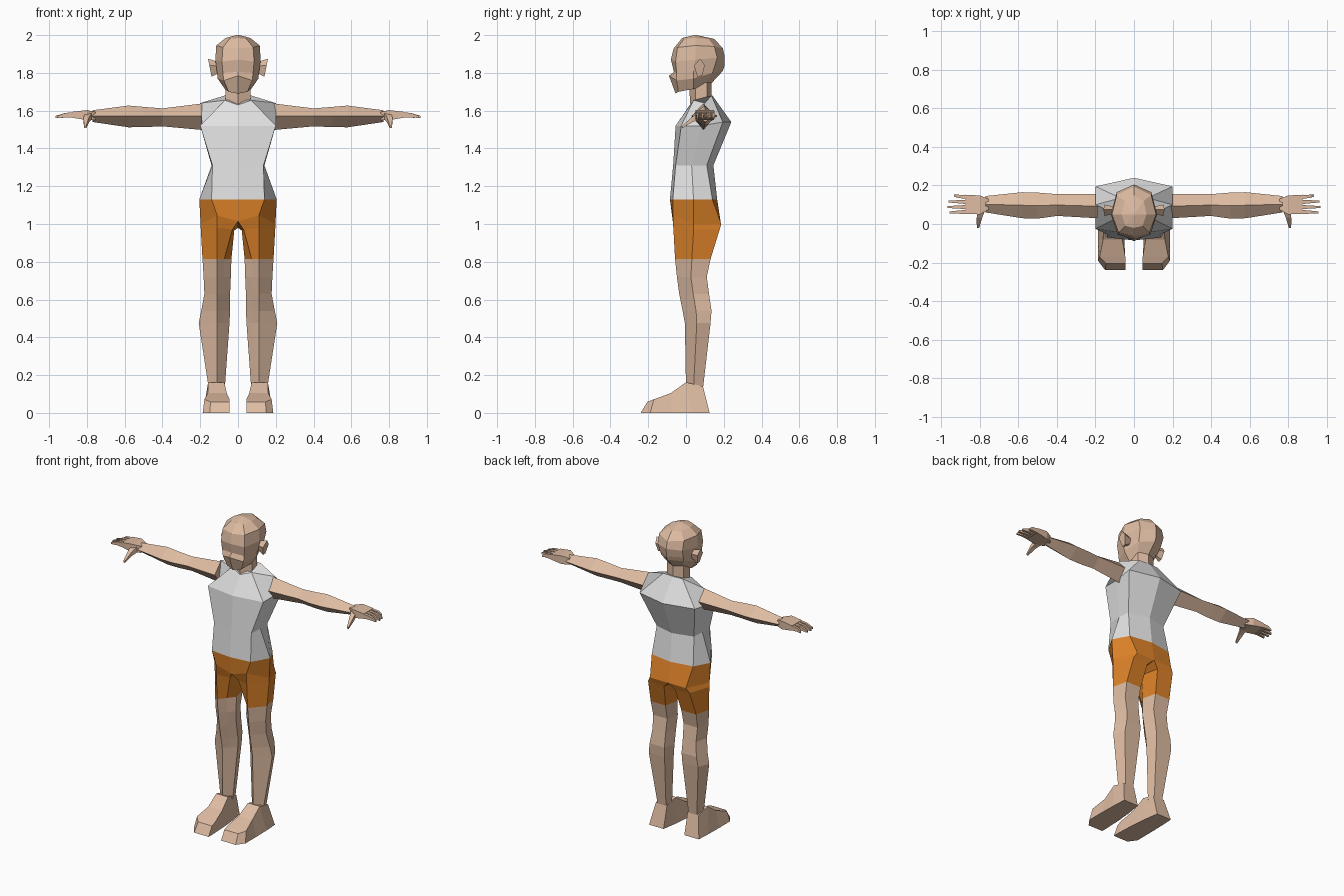
import bpy, bmesh


def material(name, rgb):
    m = bpy.data.materials.new(name)
    m.diffuse_color = (*rgb, 1)
    return m


SKIN = material("skin", (0.73, 0.50, 0.36))
SHIRT = material("light_grey_cloth", (0.75, 0.75, 0.75))
ORANGE = material("orange_cloth", (0.73, 0.225, 0.022))


def loft(name, rings, mat, both=False):
    """Skin a list of rings; both=True makes a left and a right copy."""
    for side, s in ((("right_", 1), ("left_", -1)) if both else (("", 1),)):
        bm = bmesh.new()
        loops = [[bm.verts.new((s * x, y, z)) for x, y, z in r] for r in rings]
        n = len(loops[0])
        for a, b in zip(loops, loops[1:]):
            for i in range(n):
                j = (i + 1) % n
                bm.faces.new((a[i], a[j], b[j], b[i]))
        bm.faces.new(loops[0])
        bm.faces.new(loops[-1])
        bmesh.ops.remove_doubles(bm, verts=bm.verts, dist=0.0005)
        bmesh.ops.recalc_face_normals(bm, faces=bm.faces)
        me = bpy.data.meshes.new(side + name)
        bm.to_mesh(me)
        bm.free()
        me.materials.append(mat)
        bpy.context.collection.objects.link(bpy.data.objects.new(side + name, me))


def whole(half):
    """Complete a front-to-back half ring by mirroring it in x."""
    return half + [(-x, y, z) for x, y, z in half[-2:0:-1]]


# Shirt: hips, waist, chest, shoulders with neckline
loft("shirt", [whole(h) for h in (
    [(0, -.085, 1.13), (.14, -.07, 1.13), (.205, .04, 1.13), (.15, .14, 1.13), (0, .165, 1.13)],
    [(0, -.068, 1.31), (.135, -.055, 1.31), (.14, .03, 1.31), (.135, .11, 1.31), (0, .145, 1.31)],
    [(0, -.055, 1.52), (.2, -.025, 1.52), (.2, .08, 1.52), (.2, .195, 1.54), (0, .24, 1.54)],
    [(0, .02, 1.63), (.07, .04, 1.655), (.2, .10, 1.64), (.07, .135, 1.68), (0, .14, 1.68)],
)], SHIRT)

# Neck
loft("neck", [whole([(0, y0, z), (.065, .05, z), (.06, .11, z), (0, .135, z)])
              for y0, z in ((.025, 1.60), (.015, 1.75))], SKIN)

# Head, from jaw to crown
loft("head", [whole(h) for h in (
    [(0, -.055, 1.69), (.05, -.04, 1.70), (.07, .04, 1.715), (.05, .10, 1.735), (0, .13, 1.74)],
    [(0, -.09, 1.785), (.075, -.05, 1.76), (.108, .04, 1.77), (.08, .14, 1.80), (0, .195, 1.81)],
    [(0, -.064, 1.805), (.08, -.05, 1.80), (.112, .04, 1.81), (.085, .15, 1.83), (0, .203, 1.835)],
    [(0, -.08, 1.87), (.085, -.055, 1.86), (.12, .05, 1.87), (.09, .165, 1.88), (0, .205, 1.885)],
    [(0, -.065, 1.93), (.08, -.045, 1.935), (.115, .05, 1.945), (.09, .15, 1.94), (0, .195, 1.93)],
    [(0, -.02, 1.985), (.045, -.01, 1.98), (.065, .05, 1.985), (.05, .12, 1.98), (0, .15, 1.98)],
    [(0, .045, 2.0), (.005, .045, 2.0), (.01, .05, 2.0), (.005, .055, 2.0), (0, .055, 2.0)],
)], SKIN)

# Ears
EAR = [(.075, 1.875), (.1, 1.84), (.085, 1.785), (.06, 1.78), (.042, 1.84)]
loft("ear", [[(.10, .075 + (y - .075) * .6, 1.83 + (z - 1.83) * .6) for y, z in EAR],
             [(.14 + (z - 1.78) * .2, y, z) for y, z in EAR]], SKIN, True)

# Shorts: each half runs from the waistband past the crotch to the hem


def leg_ring(z, outer, inner, front, back):
    """Flat-backed ring with a front ridge."""
    mid, side = .11, front * .5 + back * .5
    return [((mid + inner) / 2, (front + side) / 2, z), (mid, front, z), (outer, side - .005, z),
            (mid + (outer - mid) * .7, back, z), (mid + (inner - mid) * .7, back, z),
            (inner, side, z)]


HEM = leg_ring(.815, .188, .035, -.058, .13)
loft("shorts", [
    [(0, -.085, 1.13), (.14, -.07, 1.13), (.205, .04, 1.13), (.15, .14, 1.13), (0, .165, 1.13), (0, .04, 1.13)],
    [(0, -.07, 1.015), (.11, -.07, 1.045), (.198, .04, 1.0), (.13, .187, 1.0), (0, .185, 1.0), (0, .05, .98)],
    [(.03, -.04, .97), (.11, -.067, .98), (.197, .04, .97), (.15, .178, .97), (.04, .17, .96), (.02, .05, .965)],
    HEM], ORANGE, True)

# Legs
loft("leg", [
    HEM,
    leg_ring(.72, .182, .038, -.048, .11),
    leg_ring(.63, .178, .042, -.036, .122),
    leg_ring(.54, .195, .042, -.018, .135),
    leg_ring(.475, .208, .045, -.006, .13),
    leg_ring(.13, .155, .07, 0, .09)], SKIN, True)

# Feet, heel to toe: (inner, outer, y) at the sole and (inner, outer, y, z) on top
FOOT = [((.075, .18, .125), (.075, .155, .09, .14)),
        ((.06, .185, .03), (.072, .158, .0, .162)),
        ((.05, .187, -.08), (.06, .16, -.08, .105)),
        ((.045, .187, -.19), (.045, .178, -.17, .072)),
        ((.045, .15, -.24), (.045, .145, -.205, .058))]
loft("foot", [[(a, y, 0), (b, y, 0), (d, v, z), (c, v, z)]
              for (a, b, y), (c, d, v, z) in FOOT], SKIN, True)

# Arms: diamond sections (x, front y, back y, bottom z, top z)
ARM = [(.19, .03, .155, 1.498, 1.638), (.40, .042, .155, 1.517, 1.612),
       (.50, .028, .163, 1.513, 1.62), (.58, .03, .165, 1.512, 1.627),
       (.77, .06, .145, 1.54, 1.602)]
loft("arm", [[(x, f, 1.572), (x, (f + b) / 2, t), (x, b, 1.572), (x, (f + b) / 2, u)]
             for x, f, b, u, t in ARM], SKIN, True)


def slab(x, f, b, u, t):
    return [(x, f, u), (x, f, t), (x, b, t), (x, b, u)]


# Palm, fingers and thumb
loft("palm", [slab(.755, .075, .13, 1.55, 1.593), slab(.80, .05, .148, 1.55, 1.603),
              slab(.875, .053, .152, 1.562, 1.594)], SKIN, True)
for name, y, tip, dy in (("index_finger", .063, .958, -.003), ("middle_finger", .088, .967, 0),
                         ("ring_finger", .114, .963, .003), ("little_finger", .14, .935, .008)):
    loft(name, [slab(.865, y - .011, y + .011, 1.563, 1.592),
                slab(.915, y - .008 + dy / 2, y + .008 + dy / 2, 1.565, 1.588),
                slab(tip, y - .005 + dy, y + .005 + dy, 1.561, 1.572)], SKIN, True)
loft("thumb", [[(x - w, y, z - w), (x + w, y, z - w), (x + w, y, z + w), (x - w, y, z + w)]
               for x, y, z, w in ((.79, .075, 1.575, .019), (.803, .03, 1.552, .014),
                                  (.81, -.02, 1.513, .006))], SKIN, True)
